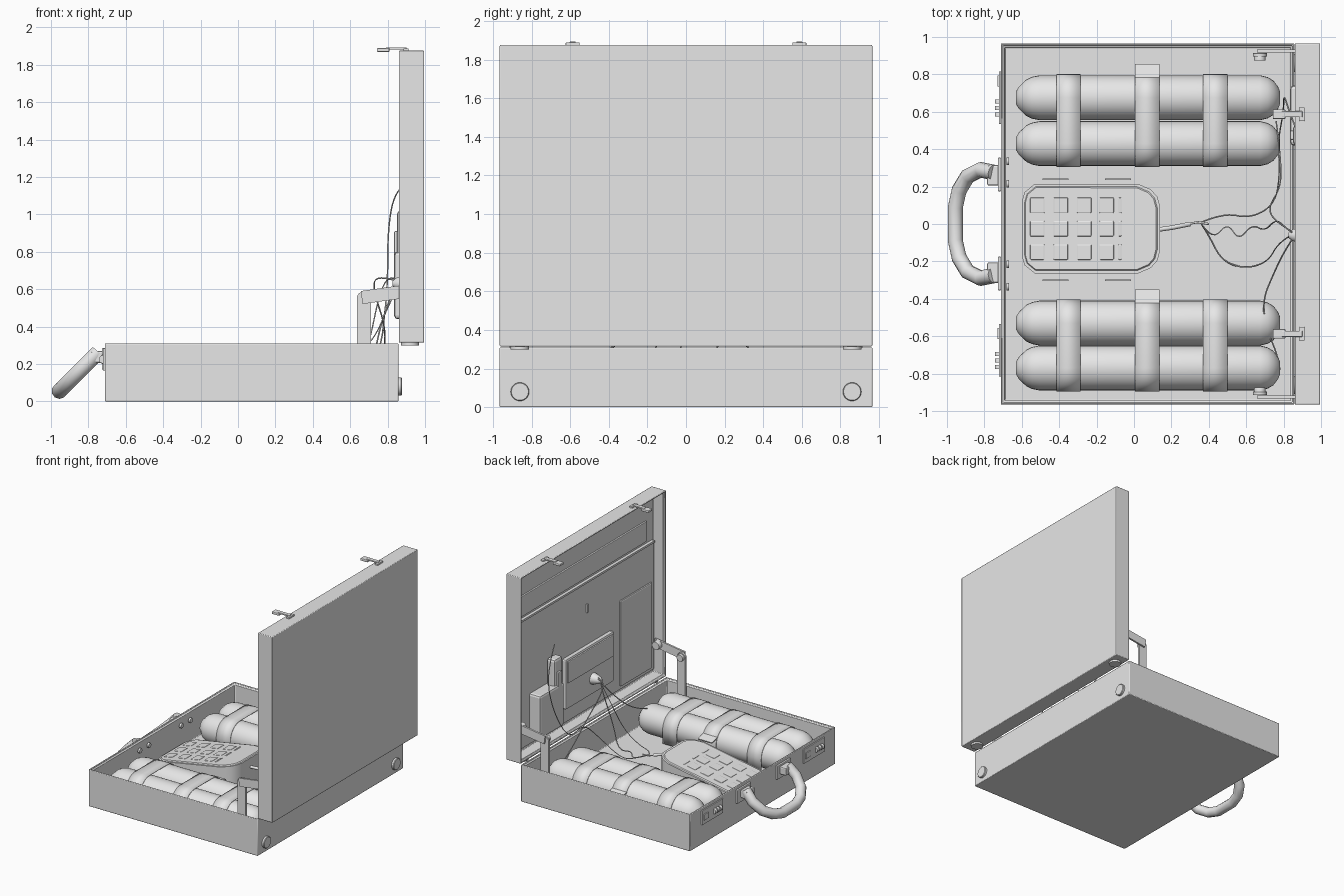
import bpy, bmesh, math
from mathutils import Matrix, Vector

if "Cube" in bpy.data.objects:
    bpy.data.objects.remove(bpy.data.objects["Cube"])

grey = bpy.data.materials.new("plain_grey")
grey.diffuse_color = (0.8, 0.8, 0.8, 1)
grey.use_nodes = True
grey.node_tree.nodes["Principled BSDF"].inputs["Base Color"].default_value = grey.diffuse_color


def finish(name, bm, loc=(0, 0, 0), rot=(0, 0, 0), bevel=0, segs=2, smooth=True):
    bmesh.ops.recalc_face_normals(bm, faces=bm.faces)
    me = bpy.data.meshes.new(name)
    bm.to_mesh(me)
    bm.free()
    me.materials.append(grey)
    ob = bpy.data.objects.new(name, me)
    bpy.context.collection.objects.link(ob)
    ob.location, ob.rotation_euler = loc, rot
    if bevel:
        m = ob.modifiers.new("bevel", 'BEVEL')
        m.width, m.segments, m.limit_method = bevel, segs, 'ANGLE'
    if smooth:
        bpy.ops.object.select_all(action='DESELECT')
        ob.select_set(True)
        bpy.context.view_layer.objects.active = ob
        bpy.ops.object.shade_smooth_by_angle(angle=math.radians(35))
    return ob


def box(name, lo, hi, rot=(0, 0, 0), bevel=0):
    lo, hi = Vector(lo), Vector(hi)
    bm = bmesh.new()
    bmesh.ops.create_cube(bm, size=1)
    bmesh.ops.scale(bm, vec=hi - lo, verts=bm.verts)
    return finish(name, bm, (lo + hi) / 2, rot, bevel, smooth=False)


def lathe(name, profile, loc, axis='X', sides=24):
    """Revolve (along, radius) points about an axis."""
    bm = bmesh.new()
    rings = []
    for a, r in profile:
        rings.append([bm.verts.new((r * math.cos(t), r * math.sin(t), a))
                      for t in (2 * math.pi * i / sides for i in range(sides))])
    for p, q in zip(rings, rings[1:]):
        for i in range(sides):
            j = (i + 1) % sides
            bm.faces.new((p[i], p[j], q[j], q[i]))
    bm.faces.new(rings[0])
    bm.faces.new(rings[-1])
    rot = {'X': (0, math.pi / 2, 0), 'Y': (-math.pi / 2, 0, 0), 'Z': (0, 0, 0)}[axis]
    return finish(name, bm, loc, rot)


def disc(name, loc, r, t, axis):
    return lathe(name, [(-t / 2, r), (t / 2 - t * .2, r), (t / 2, r * .92)], loc, axis)


def tube(name, pts, r, res=2, kind='POLY'):
    cu = bpy.data.curves.new(name, 'CURVE')
    cu.dimensions, cu.bevel_depth, cu.bevel_resolution = '3D', r, res
    cu.use_fill_caps, cu.resolution_u = True, 5
    sp = cu.splines.new(kind)
    sp.points.add(len(pts) - 1)
    for p, co in zip(sp.points, pts):
        p.co = (*co, 1)
    if kind == 'NURBS':
        sp.order_u, sp.use_endpoint_u = 3, True
    cu.materials.append(grey)
    ob = bpy.data.objects.new(name, cu)
    bpy.context.collection.objects.link(ob)
    bpy.ops.object.select_all(action='DESELECT')
    ob.select_set(True)
    bpy.context.view_layer.objects.active = ob
    bpy.ops.object.convert(target='MESH')
    return ob


def tray(name, size, floor, loc, rot=(0, 0, 0)):
    """Open box with a stepped rim."""
    bm = bmesh.new()
    bmesh.ops.create_cube(bm, size=1)
    bmesh.ops.scale(bm, vec=size, verts=bm.verts)
    top = max(bm.faces, key=lambda f: f.calc_center_median().z)
    for inset, drop in ((.016, .012), (.014, size[2] - floor - .012)):
        bmesh.ops.inset_region(bm, faces=[top], thickness=inset)
        r = bmesh.ops.extrude_face_region(bm, geom=[top])
        bmesh.ops.delete(bm, geom=[top], context='FACES_ONLY')
        top = next(g for g in r['geom'] if isinstance(g, bmesh.types.BMFace))
        bmesh.ops.translate(bm, vec=(0, 0, -drop), verts=top.verts)
    return finish(name, bm, loc, rot, .008)


def prism(name, outline, z0, top, rim=0, drop=0):
    """Extrude an outline from z0 to a height function, with a sunken face."""
    bm = bmesh.new()
    lo = [bm.verts.new((x, y, z0)) for x, y in outline]
    hi = [bm.verts.new((x, y, top(x))) for x, y in outline]
    n = len(lo)
    for i in range(n):
        j = (i + 1) % n
        bm.faces.new((lo[i], lo[j], hi[j], hi[i]))
    bm.faces.new(lo[::-1])
    f = bm.faces.new(hi)
    bm.normal_update()
    bmesh.ops.inset_region(bm, faces=[f], thickness=rim)
    bmesh.ops.inset_region(bm, faces=[f], thickness=.006, depth=-drop)
    return finish(name, bm)


# Case shells
tray("base_case", (1.57, 1.93, .31), .05, (.073, 0, .155))
tray("lid_case", (1.56, 1.93, .135), .03, (.9275, 0, 1.095), (0, -math.pi / 2, 0))

# Gas-bottle shaped cells and the straps that hold them
R = .12
cell = [(-.705, .035), (-.69, .06), (-.65, .098), (-.62, .112), (-.58, R),
        (.60, R), (.64, .11), (.67, .092), (.695, .06), (.705, .035)]
for y1, y2, tab in ((.43, .675, 1), (-.77, -.53, 1)):
    for y in (y1, y2):
        lathe("cell", cell, (.075, y, .172), 'X', 28)
    rs = R + .004
    path = [(y1 - rs, .06)]
    path += [(y1 - rs * math.cos(a), .172 + rs * math.sin(a)) for a in
             (math.pi / 2 * i / 8 for i in range(9))]
    path += [(y2 + rs * math.sin(a), .172 + rs * math.cos(a)) for a in
             (math.pi / 2 * i / 8 for i in range(9))]
    path += [(y2 + rs, .06)]
    for x, w in ((-.35, .13), (.07, .13), (.435, .13)):
        bm = bmesh.new()
        cols = [[bm.verts.new((x + s * w / 2, y, z)) for s in (-1, 1)] for y, z in path]
        for p, q in zip(cols, cols[1:]):
            bm.faces.new((p[0], p[1], q[1], q[0]))
        ob = finish("cell_strap", bm)
        m = ob.modifiers.new("thickness", 'SOLIDIFY')
        m.thickness, m.offset = .005, 0
    # Loose strap end
    box("strap_end", (.005, y2 + .08, .222), (.135, y2 + .18, .232), (-.25, 0, 0))

# Wedge keypad unit
slope = .18
top = lambda x: .145 + slope * (x + .6)
outline = [(-.6, .12), (-.585, .17), (-.53, .215), (.02, .215), (.09, .185), (.125, .145), (.14, .09),
           (.14, -.14), (.125, -.195), (.09, -.235), (.02, -.265), (-.53, -.265), (-.585, -.22), (-.6, -.17)]
prism("keypad_body", outline, .05, top, .016, .008)
tilt = (0, -math.atan(slope), 0)
for x, w in ((-.515, .08), (-.39, .08), (-.265, .08), (-.145, .08), (-.073, .018)):
    for y in (.1, -.025, -.15):
        z = top(x)
        box("key", (x - w / 2, y - .042, z - .014), (x + w / 2, y + .042, z + .012), tilt, .006)

# Retaining strips in the floor beside the keypad
for y in (.24, -.3):
    for x in (-.42, -.085):
        box("floor_strip", (x - .07, y - .004, .05), (x + .07, y + .004, .07))

# Carry handle with its brackets, rivets, locks and feet
def swing(x):
    return .25 + (x + .76) * 1.0

hx = [(-.75, .275), (-.82, .29), (-.89, .255), (-.935, .18), (-.955, .09)]
pts = [(x, y, swing(x)) for x, y in hx]
pts += [(x, -y, z) for x, y, z in reversed(pts)]
tube("carry_handle", pts, .042, 3)
for s in (1, -1):
    box("handle_plate", (-.728, s * .265 - .09, .17), (-.71, s * .265 + .09, .285), bevel=.005)
    box("handle_bracket", (-.785, s * .26 - .055, .205), (-.72, s * .26 + .055, .27), bevel=.01)
    for y in (.215, .335):
        disc("handle_rivet", (-.675, s * y, .235), .02, .016, 'X')
    box("lock_plate", (-.722, s * .675 - .14, .165), (-.71, s * .675 + .14, .285), bevel=.003)
    box("lock_slider", (-.73, s * .675 + .06, .2), (-.72, s * .675 + .12, .25), bevel=.003)
    for k in range(3):
        y = s * .675 - .02 - k * .035
        disc("lock_dial", (-.722, y, .225), .022, .022, 'Y')
    disc("base_foot", (.866, s * .86, .08), .048, .022, 'X')
    disc("lid_foot", (.92, s * .86, .308), .048, .02, 'Z')

    # Folding lid stay
    y = s * .905
    box("stay_post", (.635, y - .01, .06), (.71, y + .01, .55))
    disc("stay_post_end", (.6725, y, .55), .0375, .02, 'Y')
    box("stay_bar", (.66, y + s * .02 - .008, .54), (.94, y + s * .02 + .008, .61), (0, -.14, 0))
    disc("stay_pivot", (.6725, y - s * .015, .55), .03, .03, 'Y')
    disc("stay_lid_pivot", (.9, y - s * .005, .59), .035, .04, 'Y')

    # Lid catch
    y = s * .587
    box("catch_base", (.885, y - .036, 1.872), (.912, y + .036, 1.888), bevel=.003)
    box("catch_arm", (.79, y - .016, 1.881), (.9, y + .016, 1.893), bevel=.003)
    box("catch_hook", (.742, y - .026, 1.868), (.81, y + .026, 1.889), bevel=.006)

# Lid organiser: backing, file flap, pockets
box("file_pocket", (.94, -.92, .37), (.966, .92, 1.45), bevel=.006)
box("file_flap", (.95, -.84, 1.47), (.966, .84, 1.64), bevel=.004)
box("flap_hem", (.934, -.92, 1.435), (.95, .92, 1.452))
box("wide_pocket", (.925, -.88, .4), (.945, -.46, 1.12), bevel=.015)
box("envelope_pocket", (.905, -.34, .5), (.945, .3, .92), bevel=.012)
box("envelope_flap", (.893, -.32, .72), (.91, .28, .9), bevel=.006)
box("pen_loop", (.925, -.03, 1.19), (.942, -.015, 1.26))
box("phone_pocket", (.835, .42, .44), (.945, .74, .8), bevel=.018)
box("phone_body", (.85, .42, .7), (.925, .53, 1.02), bevel=.02)
box("phone_clip", (.835, .45, .72), (.855, .5, .91), bevel=.006)
lathe("wire_socket", [(-.05, .05), (-.02, .045), (.03, .03), (.05, .012)],
      (.875, -.06, .63), 'X').rotation_euler = (0, -math.pi / 2, 0)

# Plug and loose wires
tube("plug", [(.13, -.03, .2), (.2, -.02, .2), (.3, 0, .17)], .012)
tube("plug_lead", [(.29, 0, .17), (.34, .01, .16), (.4, 0, .15)], .006)
wires = (
    [(.36, .01, .16), (.48, .06, .1), (.62, .03, .1), (.75, .1, .25), (.78, .25, .4), (.77, .45, .35),
     (.8, .6, .6), (.8, .7, .9), (.83, .6, 1.1), (.87, .5, 1.14)],
    [(.36, .0, .16), (.42, -.09, .1), (.5, .01, .09), (.56, -.09, .1), (.63, .0, .12), (.7, -.04, .3),
     (.76, .03, .6), (.82, -.03, .68), (.87, -.06, .64)],
    [(.36, .0, .16), (.4, -.06, .1), (.47, -.2, .08), (.6, -.24, .08), (.72, -.2, .2), (.77, -.1, .45),
     (.84, -.06, .62)],
    [(.86, -.06, .63), (.8, -.15, .5), (.74, -.28, .36), (.69, -.4, .3), (.7, -.55, .25), (.77, -.7, .2),
     (.78, -.78, .18)],
    [(.86, -.05, .64), (.74, .02, .68), (.72, .1, .6), (.79, .2, .4), (.78, .4, .25), (.76, .55, .2)],
)
for w in wires:
    tube("loose_wire", w, .004, 0, 'NURBS')
